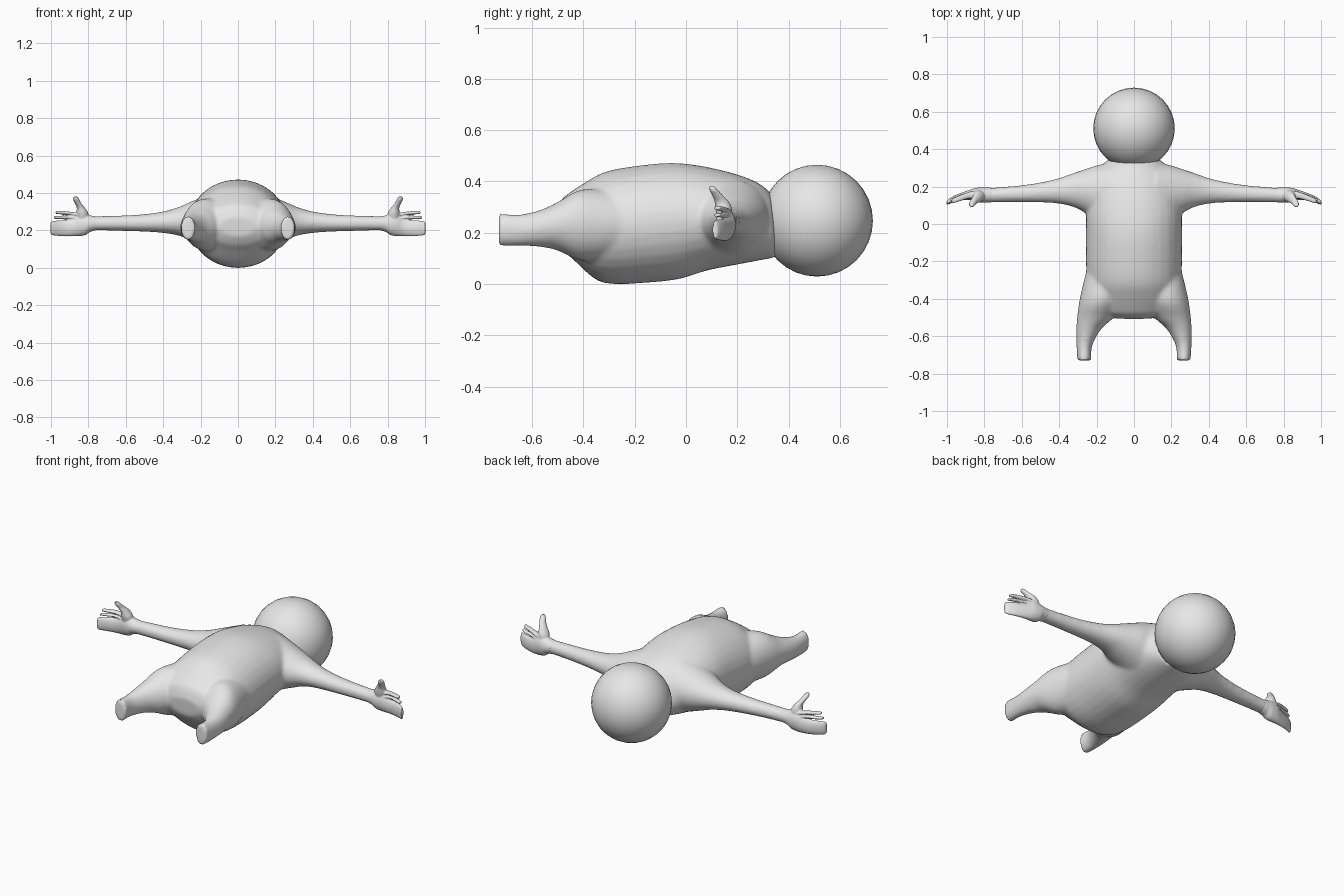
import bpy, bmesh, math
from mathutils import Vector

if "Cube" in bpy.data.objects:
    bpy.data.objects.remove(bpy.data.objects["Cube"])

grey = bpy.data.materials.new("plain_grey")
grey.diffuse_color = (0.8, 0.8, 0.8, 1)
grey.use_nodes = True
grey.node_tree.nodes["Principled BSDF"].inputs["Base Color"].default_value = grey.diffuse_color


def curve_rows(rows, steps=4):
    """Smoothly fill in sections between the given ones (Catmull-Rom)."""
    out = []
    for i in range(len(rows) - 1):
        p0, p1 = rows[max(i - 1, 0)], rows[i]
        p2, p3 = rows[i + 1], rows[min(i + 2, len(rows) - 1)]
        for s in range(steps):
            t = s / steps
            out.append([0.5 * (2 * b + (c - a) * t + (2 * a - 5 * b + 4 * c - d) * t * t
                               + (3 * b - a - 3 * c + d) * t ** 3)
                        for a, b, c, d in zip(p0, p1, p2, p3)])
    return out + [list(rows[-1])]


def tube(bm, axis, rows, side=1, shear=0.0, n=32):
    """Closed loft along an axis; row = position, then min/max on the other two axes."""
    others = [k for k in range(3) if k != axis]
    rings = []
    for pos, a0, a1, b0, b1 in curve_rows(rows):
        ring = []
        for k in range(n):
            ang = 2 * math.pi * k / n
            p = Vector()
            p[axis] = pos
            p[others[0]] = (a0 + a1) / 2 + (a1 - a0) / 2 * math.cos(ang)
            p[others[1]] = (b0 + b1) / 2 + (b1 - b0) / 2 * math.sin(ang)
            p.y -= shear * (p.z - 0.23)
            p.x *= side
            ring.append(bm.verts.new(p))
        rings.append(ring)
    for r, q in zip(rings, rings[1:]):
        for k in range(n):
            bm.faces.new((r[k], r[(k + 1) % n], q[(k + 1) % n], q[k]))
    bm.faces.new(rings[0])
    bm.faces.new(rings[-1])


def finish(name, bm, voxel, smooth):
    """Turn overlapping lofts into one blended skin."""
    bmesh.ops.recalc_face_normals(bm, faces=bm.faces)
    mesh = bpy.data.meshes.new(name)
    bm.to_mesh(mesh)
    bm.free()
    mesh.materials.append(grey)
    mesh.polygons.foreach_set("use_smooth", [True] * len(mesh.polygons))
    obj = bpy.data.objects.new(name, mesh)
    bpy.context.collection.objects.link(obj)
    rm = obj.modifiers.new("blend", 'REMESH')
    rm.mode = 'VOXEL'
    rm.voxel_size = voxel
    rm.use_smooth_shade = True
    sm = obj.modifiers.new("soften", 'SMOOTH')
    sm.factor = 0.5
    sm.iterations = smooth
    return obj


# torso: y, half width, bottom, top
torso = [(-.505, .10, .17, .27), (-.48, .17, .125, .325), (-.45, .20, .095, .352),
         (-.37, .24, .018, .402), (-.30, .252, .0, .437), (-.20, .257, .003, .457),
         (-.05, .257, .018, .472), (.07, .255, .053, .462), (.20, .24, .078, .432),
         (.28, .20, .093, .402), (.32, .165, .10, .375), (.343, .14, .103, .35)]
# arm: x, y range, z range
arm = [(.12, .0, .33, .10, .41), (.20, .03, .313, .13, .375), (.27, .065, .29, .155, .345),
       (.33, .093, .27, .175, .32), (.42, .111, .24, .188, .297), (.55, .116, .214, .195, .283),
       (.70, .116, .198, .199, .277), (.80, .114, .193, .199, .275)]
# leg: y, x range, z range
leg = [(-.73, .228, .303, .148, .277), (-.66, .226, .307, .149, .271), (-.60, .20, .309, .147, .28),
       (-.55, .165, .308, .142, .296), (-.50, .11, .304, .13, .32), (-.40, .05, .29, .09, .37),
       (-.25, .0, .255, .10, .36)]

body = bmesh.new()
tube(body, 1, [(y, -w, w, lo, hi) for y, w, lo, hi in torso], shear=0.08)
for s in (-1, 1):
    tube(body, 0, arm, s)
    tube(body, 1, leg, s)
finish("body", body, 0.011, 6)

# hands: mitten palm, two slim fingers and an upright thumb
palm = [(.76, .116, .194, .20, .275), (.79, .114, .195, .192, .28), (.815, .114, .196, .175, .288),
        (.85, .12, .192, .169, .288), (.88, .128, .182, .168, .268), (.92, .128, .168, .168, .255),
        (.96, .118, .152, .170, .253), (.99, .106, .134, .173, .25), (1.002, .103, .122, .18, .245)]
ring_finger = [(.85, .13, .18, .25, .275), (.90, .134, .166, .261, .277), (.95, .12, .15, .261, .277),
               (.985, .108, .132, .262, .276)]
fore_finger = [(.84, .13, .18, .262, .292), (.88, .136, .172, .278, .297), (.93, .122, .154, .285, .303),
               (.975, .108, .134, .288, .303)]
thumb = [(.25, .80, .86, .125, .18), (.29, .80, .865, .115, .18), (.32, .818, .862, .112, .168),
         (.345, .838, .872, .102, .145), (.365, .848, .882, .092, .125), (.38, .858, .88, .09, .112)]
for s, name in ((1, "right_hand"), (-1, "left_hand")):
    hand = bmesh.new()
    for part in (palm, ring_finger, fore_finger):
        tube(hand, 0, part, s, n=24)
    tube(hand, 2, [(z, x0, x1, y0, y1) for z, x0, x1, y0, y1 in thumb], s, n=24)
    finish(name, hand, 0.004, 3)

# head
bpy.ops.mesh.primitive_uv_sphere_add(segments=32, ring_count=16, radius=0.218, location=(0, .511, .247))
head = bpy.context.object
head.name = "head"
head.data.materials.append(grey)
bpy.ops.object.shade_smooth()
